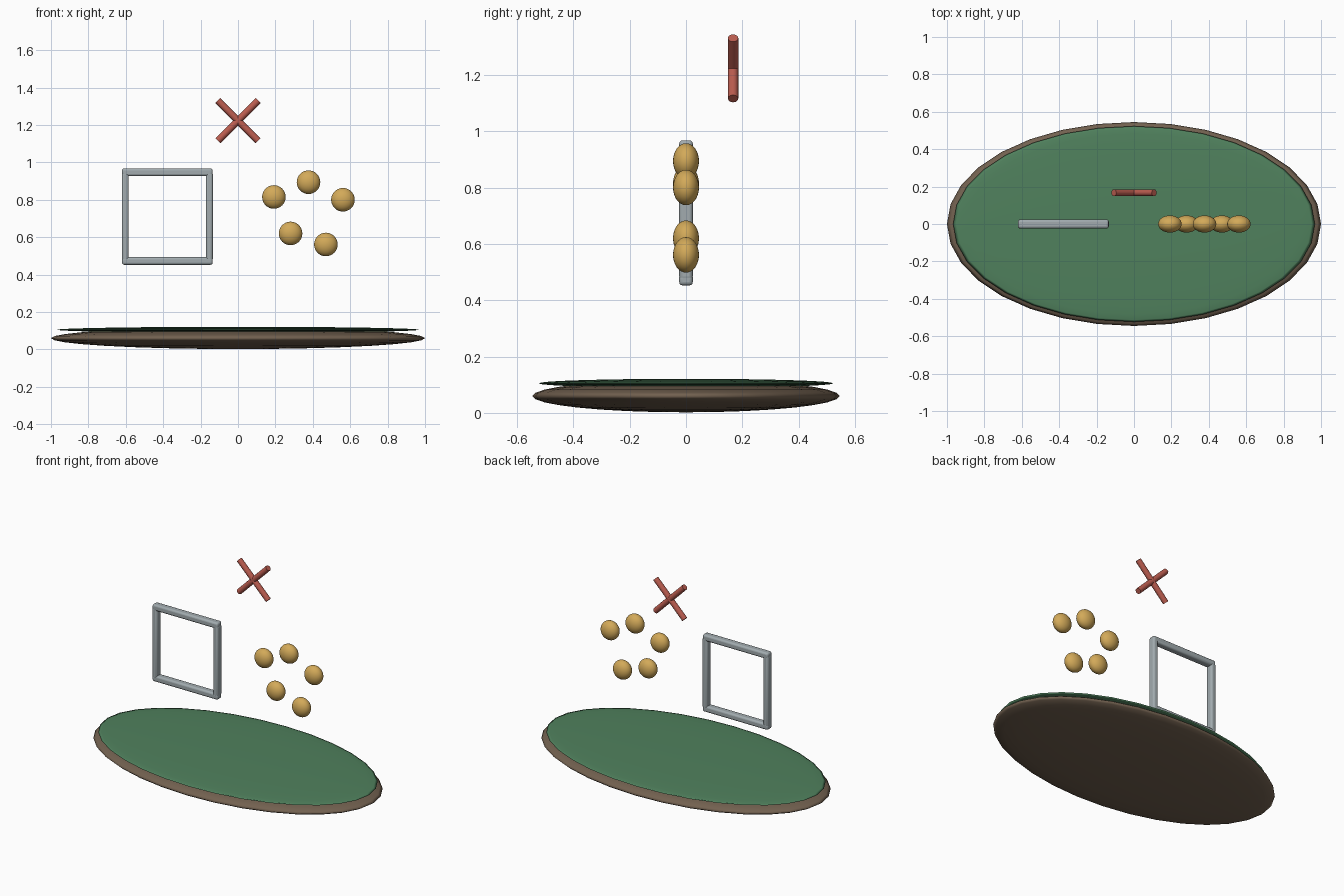
import bpy, math

if "Cube" in bpy.data.objects:
    bpy.data.objects.remove(bpy.data.objects["Cube"])


def material(name, rgb):
    m = bpy.data.materials.new(name)
    m.diffuse_color = (*rgb, 1)
    m.use_nodes = True
    m.node_tree.nodes["Principled BSDF"].inputs["Base Color"].default_value = m.diffuse_color
    return m


WOOD = material("brown", (0.17, 0.12, 0.08))
FELT = material("green", (0.08, 0.22, 0.11))
METAL = material("grey", (0.36, 0.41, 0.43))
GOLD = material("yellow", (0.65, 0.40, 0.10))
RED = material("red", (0.50, 0.11, 0.08))


def finish(name, mat):
    ob = bpy.context.object
    ob.name = name
    ob.data.materials.append(mat)
    return ob


def ellipsoid(name, loc, radii, mat, segs=32, rings=16):
    bpy.ops.mesh.primitive_uv_sphere_add(segments=segs, ring_count=rings, radius=1, location=loc)
    ob = finish(name, mat)
    ob.scale = radii
    bpy.ops.object.transform_apply(location=False, rotation=False, scale=True)
    bpy.ops.object.shade_smooth()
    return ob


def bar(name, loc, size, mat):
    bpy.ops.mesh.primitive_cube_add(size=1, location=loc)
    ob = finish(name, mat)
    ob.scale = size
    bpy.ops.object.transform_apply(location=False, rotation=False, scale=True)
    b = ob.modifiers.new("round", 'BEVEL')
    b.width, b.segments = 0.012, 3
    bpy.ops.object.shade_smooth_by_angle(angle=math.radians(35))


# flat oval base with a green top layer
ellipsoid("base", (0, 0, 0.06), (1, 0.545, 0.058), WOOD)
ellipsoid("base_top", (0, 0, 0.105), (0.967, 0.523, 0.016), FELT)

# square frame of four rounded bars
CX, CZ = -0.378, 0.71
for label, s in (("bottom", -1), ("top", 1)):
    bar(label + "_rail", (CX, 0, CZ + s * 0.237), (0.485, 0.048, 0.041), METAL)
for label, s in (("left", -1), ("right", 1)):
    bar(label + "_post", (CX + s * 0.225, 0, CZ), (0.037, 0.048, 0.475), METAL)

# ring of five flattened balls
for i, (x, z) in enumerate([(0.192, 0.815), (0.377, 0.894), (0.561, 0.80),
                            (0.47, 0.561), (0.281, 0.62)]):
    ellipsoid(f"ball_{i + 1}", (x, 0, z), (0.063, 0.046, 0.063), GOLD)

# cross of two round rods
for i, s in enumerate((-1, 1)):
    bpy.ops.mesh.primitive_cylinder_add(vertices=12, radius=0.0185, depth=0.304,
                                        location=(0, 0.167, 1.223),
                                        rotation=(0, s * math.pi / 4, 0))
    finish(f"cross_rod_{i + 1}", RED)
    bpy.ops.object.shade_smooth_by_angle(angle=math.radians(35))
